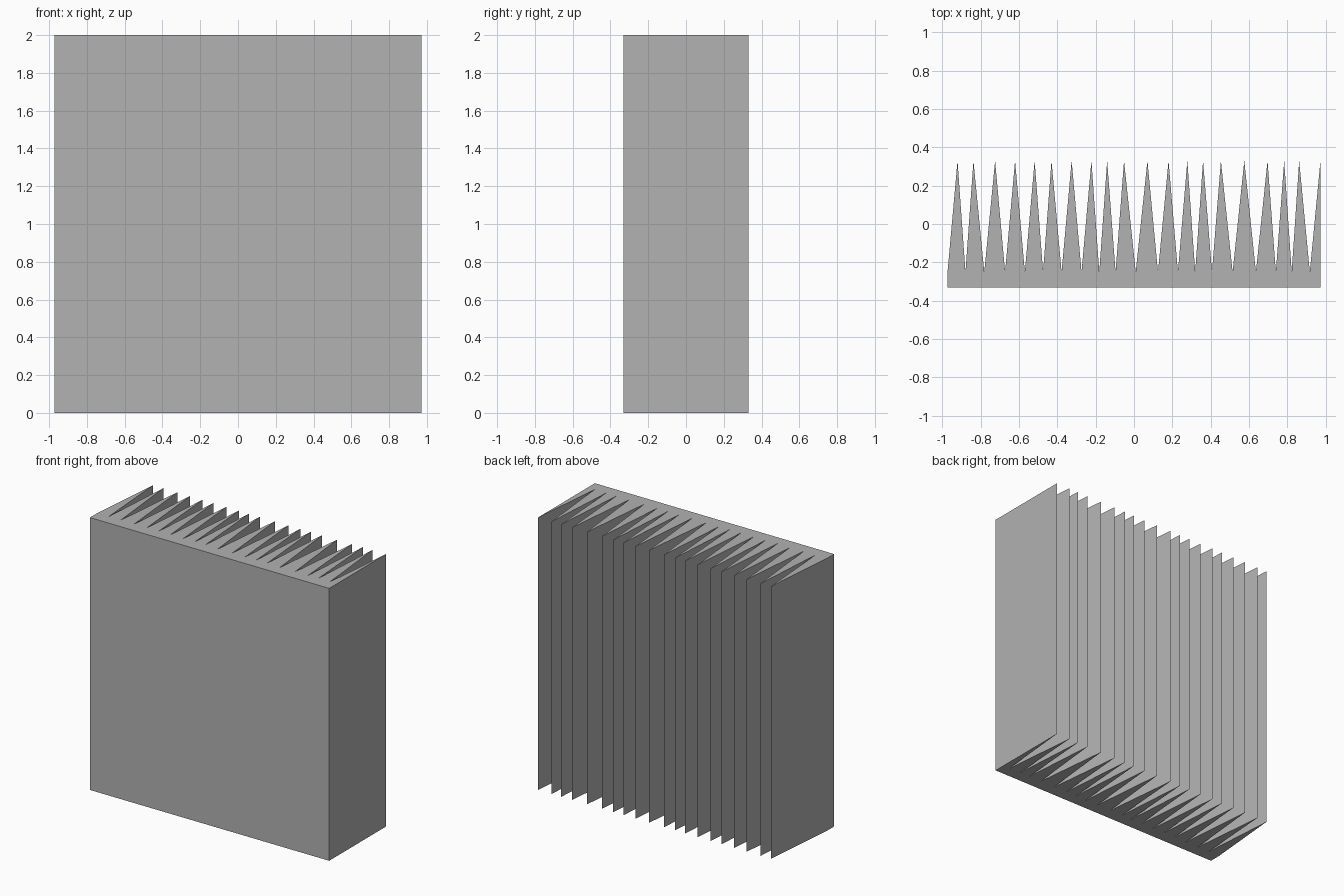
import bpy
import bmesh

if "Cube" in bpy.data.objects:
    bpy.data.objects.remove(bpy.data.objects["Cube"], do_unlink=True)

HALF_WIDTH, HALF_DEPTH, HEIGHT = 0.972, 0.33, 2.0
VALLEY_Y = -0.25

# Plain grey material
grey = bpy.data.materials.new("plain grey")
grey.use_nodes = True
colour = (0.445, 0.445, 0.445, 1)
grey.diffuse_color = colour
grey.node_tree.nodes["Principled BSDF"].inputs["Base Color"].default_value = colour

# Ridge positions along the back, unevenly spaced
ridges = [-0.92, -0.837, -0.724, -0.62, -0.518, -0.43, -0.325, -0.222, -0.14, -0.052,
          0.07, 0.18, 0.278, 0.36, 0.453, 0.575, 0.696, 0.783, 0.861, HALF_WIDTH]

# Zigzag outline: flat front, sharp ridges, a valley midway between neighbours
outline = [(-HALF_WIDTH, VALLEY_Y), (-HALF_WIDTH, -HALF_DEPTH), (HALF_WIDTH, -HALF_DEPTH)]
backwards = ridges[::-1]
for ridge, following in zip(backwards, backwards[1:]):
    outline += [(ridge, HALF_DEPTH), ((ridge + following) / 2, VALLEY_Y)]
outline.append((ridges[0], HALF_DEPTH))

# Raise the outline into the pleated panel
bm = bmesh.new()
base = bm.faces.new([bm.verts.new((x, y, 0)) for x, y in outline])
raised = bmesh.ops.extrude_face_region(bm, geom=[base], use_keep_orig=True)
top_verts = [g for g in raised["geom"] if isinstance(g, bmesh.types.BMVert)]
bmesh.ops.translate(bm, verts=top_verts, vec=(0, 0, HEIGHT))
bmesh.ops.recalc_face_normals(bm, faces=bm.faces)
mesh = bpy.data.meshes.new("pleated_panel")
bm.to_mesh(mesh)
bm.free()
mesh.materials.append(grey)
panel = bpy.data.objects.new("pleated_panel", mesh)
bpy.context.collection.objects.link(panel)
